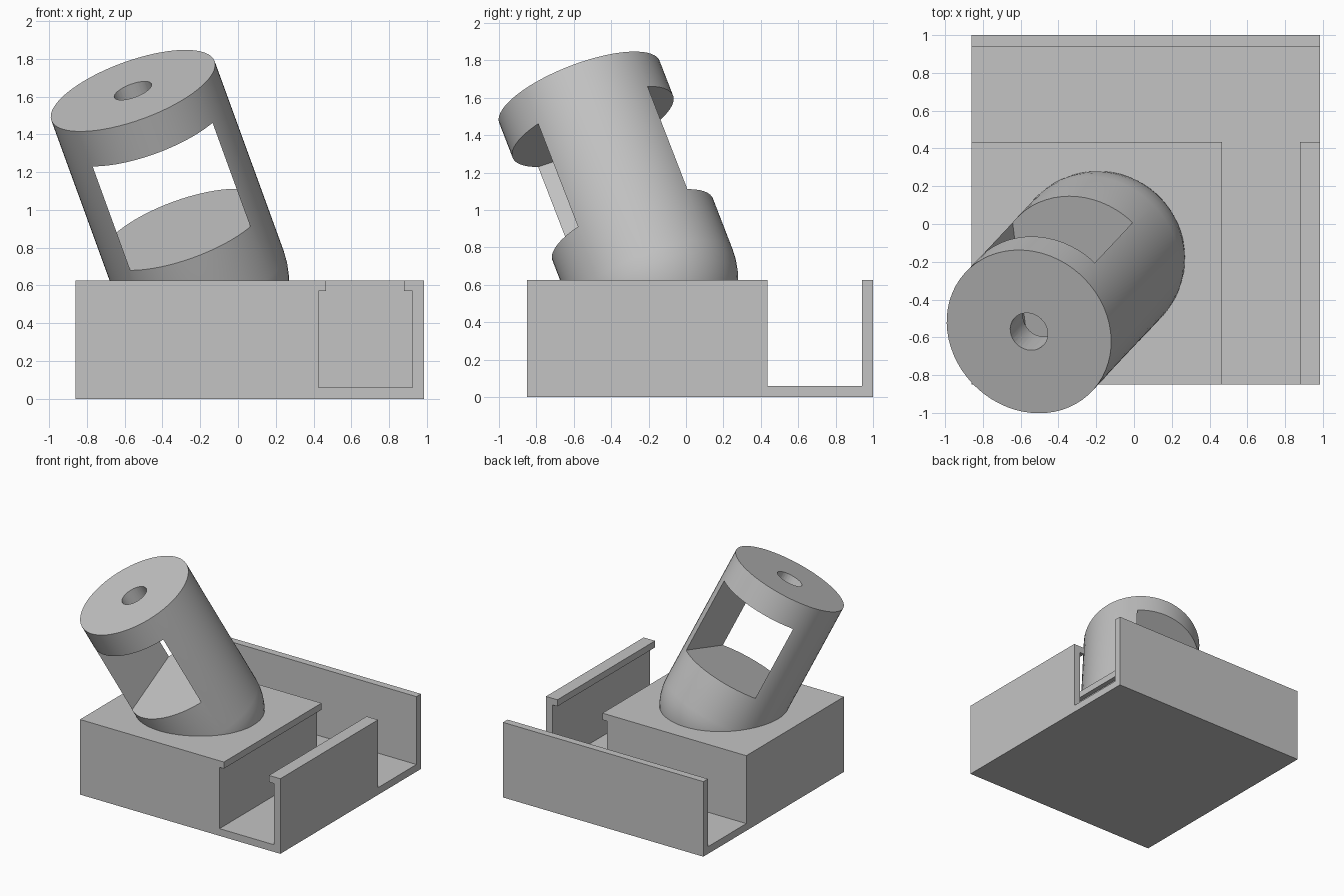
import bpy, bmesh
from math import sin, cos, pi, radians
from mathutils import Matrix, Vector

if "Cube" in bpy.data.objects:
    bpy.data.objects.remove(bpy.data.objects["Cube"])

GREY = (0.55, 0.55, 0.55, 1)
grey = bpy.data.materials.new("plain_grey")
grey.use_nodes = True
grey.diffuse_color = GREY
grey.node_tree.nodes["Principled BSDF"].inputs["Base Color"].default_value = GREY


def make_object(name, bm):
    bmesh.ops.recalc_face_normals(bm, faces=bm.faces)
    mesh = bpy.data.meshes.new(name)
    bm.to_mesh(mesh)
    bm.free()
    mesh.materials.append(grey)
    obj = bpy.data.objects.new(name, mesh)
    bpy.context.collection.objects.link(obj)
    return obj


def box(name, low, high):
    bm = bmesh.new()
    bmesh.ops.create_cube(bm, size=1)
    low, high = Vector(low), Vector(high)
    for v in bm.verts:
        v.co = (low + high) / 2 + v.co * (high - low)
    return make_object(name, bm)


def prism(name, outline, y0, y1):
    """Extrude an x-z outline along y."""
    bm = bmesh.new()
    face = bm.faces.new([bm.verts.new((x, y0, z)) for x, z in outline])
    new = bmesh.ops.extrude_face_region(bm, geom=[face])["geom"]
    verts = [g for g in new if isinstance(g, bmesh.types.BMVert)]
    bmesh.ops.translate(bm, verts=verts, vec=(0, y1 - y0, 0))
    return make_object(name, bm)


def lathe(name, profile, steps):
    """Spin an r-z profile around z."""
    bm = bmesh.new()
    verts = [bm.verts.new((r, 0, z)) for r, z in profile]
    edges = [bm.edges.new(pair) for pair in zip(verts, verts[1:])]
    bmesh.ops.spin(bm, geom=verts + edges, cent=(0, 0, 0), axis=(0, 0, 1),
                   angle=2 * pi, steps=steps)
    bmesh.ops.remove_doubles(bm, verts=bm.verts, dist=0.0001)
    return make_object(name, bm)


def cut(target, cutter):
    cutter.hide_render = True
    mod = target.modifiers.new("cut", 'BOOLEAN')
    mod.operation = 'DIFFERENCE'
    mod.solver = 'EXACT'
    mod.object = cutter
    bpy.context.view_layer.objects.active = target
    bpy.ops.object.modifier_apply(modifier=mod.name)
    bpy.data.objects.remove(cutter)


# Base block with an open back channel and a lipped side channel
TOP, FLOOR, LIP = 0.625, 0.06, 0.57
base = box("base", (-0.86, -0.85, 0), (0.985, 1, TOP))
slot = [(0.425, FLOOR), (0.925, FLOOR), (0.925, LIP), (0.88, LIP),
        (0.88, 0.8), (0.465, 0.8), (0.465, LIP), (0.425, LIP)]
cut(base, prism("side_channel", slot, -1, 0.6))
cut(base, box("back_channel", (-1, 0.435, FLOOR), (1.1, 0.94, 0.8)))

# Round-bottomed cylinder, built upright around its ball centre
R, HEIGHT = 0.46, 1.14
arc = [(R * sin(i * pi / 24), -R * cos(i * pi / 24)) for i in range(13)]
holder = lathe("tilted_holder", arc + [(R, HEIGHT), (0, HEIGHT)], 64)

# Window straight through, and a round hole through the lid
cut(holder, box("window", (-0.338, -1, 0.307), (0.338, 1, 0.93)))
hole = [(0, 0.8), (0.105, 0.8), (0.105, 1.3), (0, 1.3)]
cut(holder, lathe("lid_hole", hole, 32))

# Tilt the holder and seat it in the block
holder.matrix_world = (Matrix.Translation((-0.19, -0.18, TOP))
                       @ Matrix.Rotation(radians(-20), 4, 'Y')
                       @ Matrix.Rotation(radians(20), 4, 'X'))

bpy.ops.object.select_all(action='DESELECT')
holder.select_set(True)
bpy.context.view_layer.objects.active = holder
bpy.ops.object.shade_smooth_by_angle(angle=radians(30))
